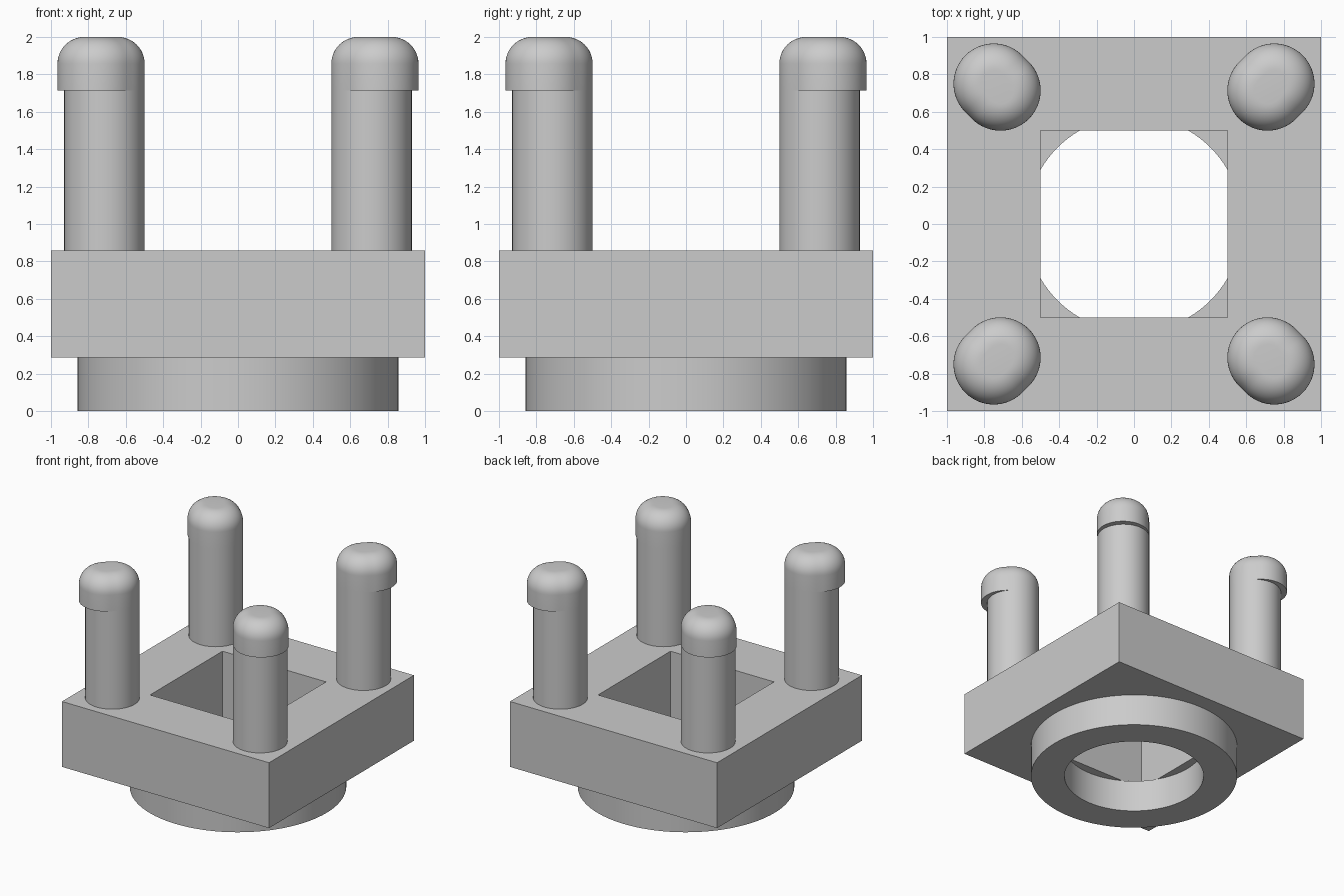
import bpy, bmesh, math
from mathutils import Vector

cube = bpy.data.objects.get("Cube")
if cube:
    bpy.data.objects.remove(cube, do_unlink=True)

grey = bpy.data.materials.new("plain grey")
grey.use_nodes = True
grey.diffuse_color = (0.6, 0.6, 0.6, 1)
grey.node_tree.nodes["Principled BSDF"].inputs["Base Color"].default_value = (0.6, 0.6, 0.6, 1)


def loft(name, sections, closed=False):
    """Skin a stack of equal-length sections; closed joins the last to the first."""
    bm = bmesh.new()
    loops = [[bm.verts.new(p) for p in s] for s in sections]
    count = len(loops[0])
    pairs = list(zip(loops, loops[1:])) + ([(loops[-1], loops[0])] if closed else [])
    for a, b in pairs:
        for i in range(count):
            j = (i + 1) % count
            bm.faces.new((a[i], a[j], b[j], b[i]))
    if not closed:
        bm.faces.new(loops[0])
        bm.faces.new(loops[-1])
    bmesh.ops.recalc_face_normals(bm, faces=bm.faces)
    mesh = bpy.data.meshes.new(name)
    bm.to_mesh(mesh)
    bm.free()
    mesh.materials.append(grey)
    obj = bpy.data.objects.new(name, mesh)
    bpy.context.collection.objects.link(obj)
    bpy.ops.object.select_all(action="DESELECT")
    obj.select_set(True)
    bpy.context.view_layer.objects.active = obj
    bpy.ops.object.shade_smooth_by_angle(angle=math.radians(35))
    return obj


def circle(radius, z, sides=96):
    return [(radius * math.cos(t), radius * math.sin(t), z)
            for t in (math.tau * i / sides for i in range(sides))]


def square(half, z):
    return [(half, half, z), (-half, half, z), (-half, -half, z), (half, -half, z)]


def stretched_circle(radius, z, near, far, turn, sides=64):
    """Outline of a circle swept along the diagonal from near to far."""
    points = []
    for end, start in ((far, -math.pi / 2), (near, math.pi / 2)):
        for i in range(sides // 2 + 1):
            t = turn + start + math.pi * i / (sides // 2)
            centre = Vector((math.cos(turn), math.sin(turn))) * end
            points.append((centre.x + radius * math.cos(t), centre.y + radius * math.sin(t), z))
    return points


# Key dimensions
BASE, TOP, LIP, PEAK = 0.286, 0.857, 1.714, 2.0
PIN_R, FILLET = 0.215, 0.143
NEAR, FAR = 0.714 * math.sqrt(2), 0.75 * math.sqrt(2)

# Round collar and square frame
loft("base_collar", [circle(0.857, 0), circle(0.857, BASE),
                     circle(0.578, BASE), circle(0.578, 0)], closed=True)
loft("square_frame", [square(1, BASE), square(1, TOP),
                      square(0.5, TOP), square(0.5, BASE)], closed=True)

# Four corner posts, each with a rounded snap head leaning outward
corners = ("back_left", "back_right", "front_right", "front_left")
for k, corner in enumerate(corners):
    turn = math.pi / 4 + k * math.pi / 2
    x, y = NEAR * math.cos(turn), NEAR * math.sin(turn)
    loft(corner + "_post", [[(px + x, py + y, z) for px, py, z in circle(PIN_R, h, 64)]
                            for h in (TOP, LIP)])
    head = [stretched_circle(PIN_R, LIP, NEAR, FAR, turn)]
    for i in range(13):
        a = math.pi / 2 * i / 12
        head.append(stretched_circle(PIN_R - FILLET * (1 - math.cos(a)),
                                     PEAK - FILLET * (1 - math.sin(a)), NEAR, FAR, turn))
    loft(corner + "_snap_head", head)
